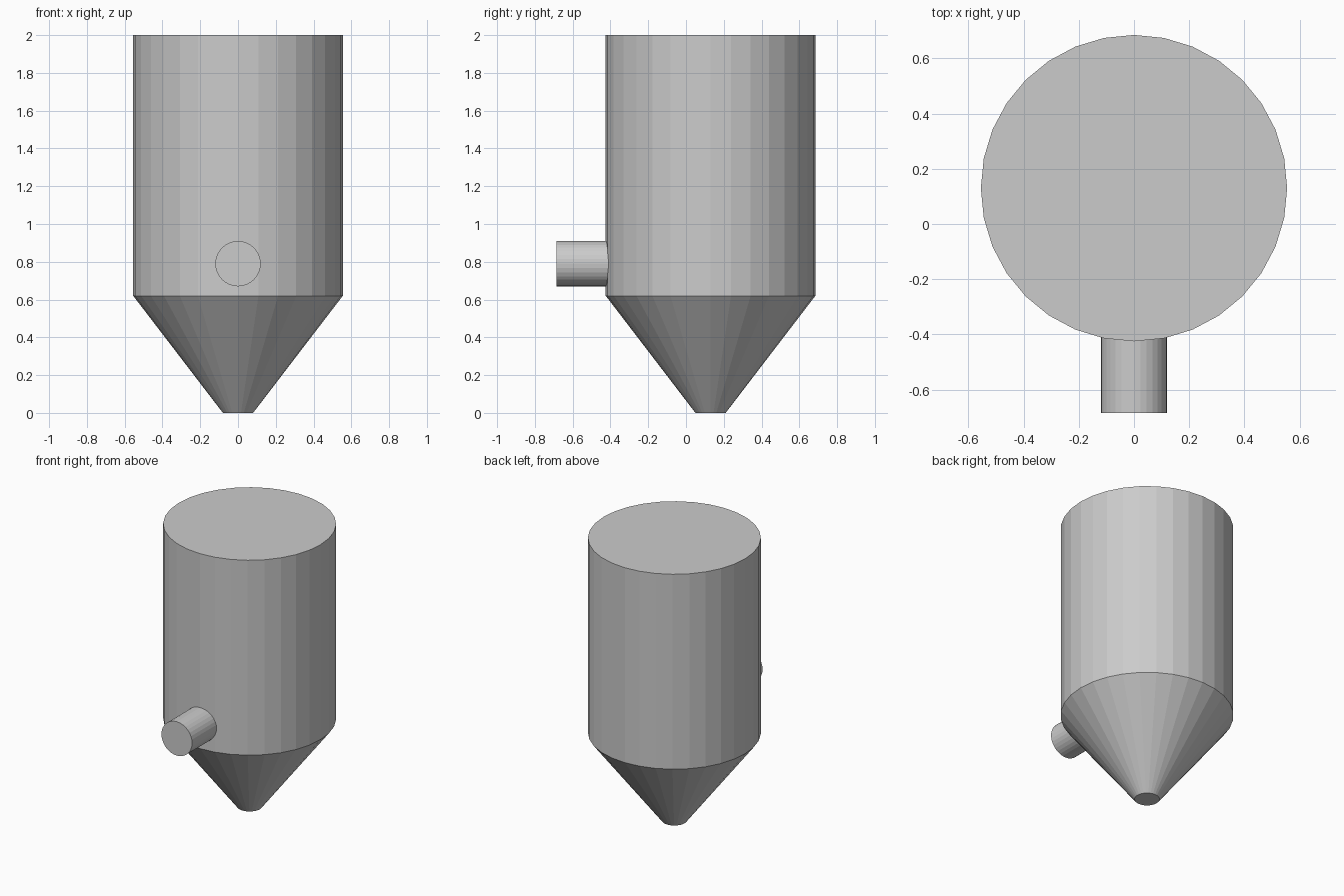
import bpy
import math

cube = bpy.data.objects.get("Cube")
if cube:
    bpy.data.objects.remove(cube, do_unlink=True)

AXIS_Y = 0.13
SIDES = 32

# Single plain grey metal
grey = bpy.data.materials.new("grey_metal")
grey.use_nodes = True
colour = (0.6, 0.6, 0.6, 1)
grey.diffuse_color = colour
grey.node_tree.nodes["Principled BSDF"].inputs["Base Color"].default_value = colour


def lathe(name, profile):
    """Closed solid from (radius, height) rings around the z axis."""
    verts, faces = [], []
    for r, z in profile:
        for i in range(SIDES):
            a = math.tau * i / SIDES
            verts.append((r * math.cos(a), r * math.sin(a), z))
    for k in range(len(profile) - 1):
        low, high = k * SIDES, (k + 1) * SIDES
        for i in range(SIDES):
            j = (i + 1) % SIDES
            faces.append((low + i, low + j, high + j, high + i))
    faces.append(tuple(reversed(range(SIDES))))
    faces.append(tuple(range(len(verts) - SIDES, len(verts))))
    mesh = bpy.data.meshes.new(name)
    mesh.from_pydata(verts, [], faces)
    mesh.materials.append(grey)
    obj = bpy.data.objects.new(name, mesh)
    bpy.context.collection.objects.link(obj)
    return obj


# Tank body with its conical hopper bottom
tank = lathe("tank_body", [(0.08, 0), (0.555, 0.62), (0.555, 2)])
tank.location = (0, AXIS_Y, 0)

# Side pipe, running from inside the wall out to the front
pipe = lathe("side_pipe", [(0.12, 0), (0.12, 0.32)])
pipe.rotation_euler = (math.pi / 2, 0, 0)
pipe.location = (0, -0.365, 0.79)
